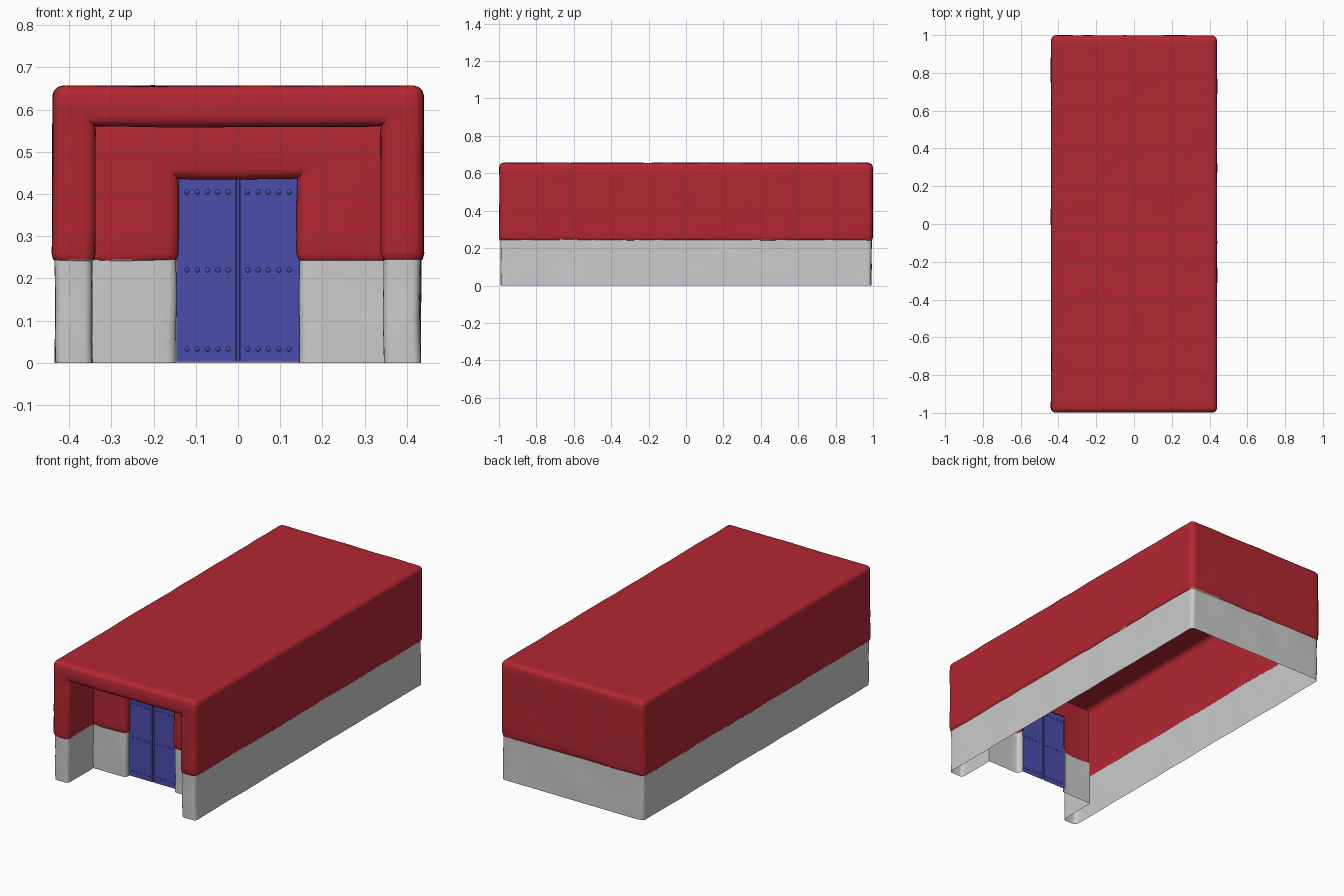
import bpy, bmesh, math
from mathutils import Vector, noise

if "Cube" in bpy.data.objects:
    bpy.data.objects.remove(bpy.data.objects["Cube"])


def material(name, rgb):
    m = bpy.data.materials.new(name)
    m.diffuse_color = (*rgb, 1)
    m.use_nodes = True
    m.node_tree.nodes["Principled BSDF"].inputs["Base Color"].default_value = m.diffuse_color
    return m


RED = material("red_paint", (0.45, 0.02, 0.032))
BLUE = material("blue_paint", (0.07, 0.075, 0.42))


def finish(bm, name, mat=None):
    me = bpy.data.meshes.new(name)
    bm.to_mesh(me)
    bm.free()
    ob = bpy.data.objects.new(name, me)
    bpy.context.collection.objects.link(ob)
    if mat:
        me.materials.append(mat)
    bpy.ops.object.select_all(action='DESELECT')
    ob.select_set(True)
    bpy.context.view_layer.objects.active = ob
    bpy.ops.object.shade_smooth_by_angle(angle=math.radians(40))
    return ob


# Wall planes: outer shell, porch recess, door reveal
XS = [-0.432, -0.345, -0.146, 0.146, 0.345, 0.432]
YS = [-0.991, -0.77, -0.735, 0.991]
ZS = [0, 0.441, 0.566, 0.649]
LIP = 0.243   # height where red meets grey


def solid(i, j, k):
    if not (0 <= i < 5 and 0 <= j < 3 and 0 <= k < 3):
        return False
    porch = 1 <= i <= 3 and j == 0 and k < 2
    doorway = i == 2 and j == 1 and k == 0
    return not (porch or doorway)


def hollow_shell():
    bm = bmesh.new()
    axes = (XS, YS, ZS)
    for i in range(5):
        for j in range(3):
            for k in range(3):
                if not solid(i, j, k):
                    continue
                for a in range(3):
                    for side in (0, 1):
                        n = [i, j, k]
                        n[a] += 2 * side - 1
                        # open floor and open doorway
                        if solid(*n) or n[2] < 0 or n == [2, 1, 0]  \
                                and (i, j, k) == (2, 2, 0):
                            continue
                        b, c = (a + 1) % 3, (a + 2) % 3
                        vs = []
                        for u, v in ((0, 0), (1, 0), (1, 1), (0, 1)):
                            idx = [i, j, k]
                            idx[a] += side
                            idx[b] += u
                            idx[c] += v
                            vs.append(bm.verts.new([axes[t][idx[t]] for t in range(3)]))
                        bm.faces.new(vs if side else vs[::-1])
    bmesh.ops.remove_doubles(bm, verts=bm.verts, dist=1e-5)
    bmesh.ops.dissolve_limit(bm, angle_limit=0.02, verts=bm.verts, edges=bm.edges)
    bm.normal_update()
    # soften the outward corners
    edges = [e for e in bm.edges if len(e.link_faces) == 2
             and e.is_convex and e.calc_face_angle(0) > 0.5]
    bmesh.ops.bevel(bm, geom=edges, offset=0.018, offset_type='OFFSET', segments=3,
                    profile=0.5, affect='EDGES', clamp_overlap=True)
    # slice into a regular grid, with extra loops at the colour step
    cuts = [(0, -0.4 + 0.05 * t) for t in range(17)]
    cuts += [(1, -0.95 + 0.05 * t) for t in range(39)]
    cuts += [(2, h) for h in (0.05, 0.1, 0.15, 0.2, LIP, 0.247, 0.26,
                              0.3, 0.35, 0.4, 0.45, 0.5, 0.55, 0.6)]
    for a, d in cuts:
        no = Vector((0, 0, 0))
        no[a] = 1
        bmesh.ops.bisect_plane(bm, geom=bm.verts[:] + bm.edges[:] + bm.faces[:],
                               dist=1e-4, plane_co=no * d, plane_no=no)
    bm.normal_update()
    # thicker painted upper coat, then gentle hand-made unevenness
    moves = []
    for v in bm.verts:
        t = min(max((v.co.z - LIP) / 0.014, 0), 1)
        coat = 0.007 * math.sqrt(t)
        amount = 0.004 if v.co.z < 0.3 else 0.0025
        moves.append(v.normal * coat + noise.noise_vector(v.co * 8) * amount)
    for v, m in zip(bm.verts, moves):
        low = v.co.z < 0.001
        v.co += m
        if low:
            v.co.z = 0
    return bm


shell = hollow_shell()
# split faces along the lip: the step has no faces straddling it
for name, upper, mat in (("stone_base_walls", False, None),
                         ("painted_upper_walls_and_roof", True, RED)):
    bm = shell.copy()
    drop = [f for f in bm.faces if (f.calc_center_median().z > LIP + 0.001) != upper]
    bmesh.ops.delete(bm, geom=drop, context='FACES')
    finish(bm, name, mat)
shell.free()

# Double door: one sheet with a groove between the leaves
DY = -0.742
bm = bmesh.new()
prof = [(-0.146, DY), (-0.005, DY), (-0.004, DY + 0.006),
        (0.004, DY + 0.006), (0.005, DY), (0.146, DY)]
rows = [[bm.verts.new((x, y, z)) for x, y in prof] for z in (0.003, 0.439)]
for a in range(len(prof) - 1):
    bm.faces.new((rows[0][a], rows[0][a + 1], rows[1][a + 1], rows[1][a]))
finish(bm, "double_door", BLUE)

# Rivets in three rows on each leaf
bm = bmesh.new()
for z in (0.033, 0.22, 0.405):
    for s in (-1, 1):
        for t in range(5):
            new = bmesh.ops.create_uvsphere(bm, u_segments=10, v_segments=6, radius=0.006)
            bmesh.ops.scale(bm, verts=new["verts"], vec=(1, 0.6, 1))
            bmesh.ops.translate(bm, verts=new["verts"],
                                vec=(s * (0.023 + 0.0245 * t), DY, z))
finish(bm, "door_rivets", BLUE)
